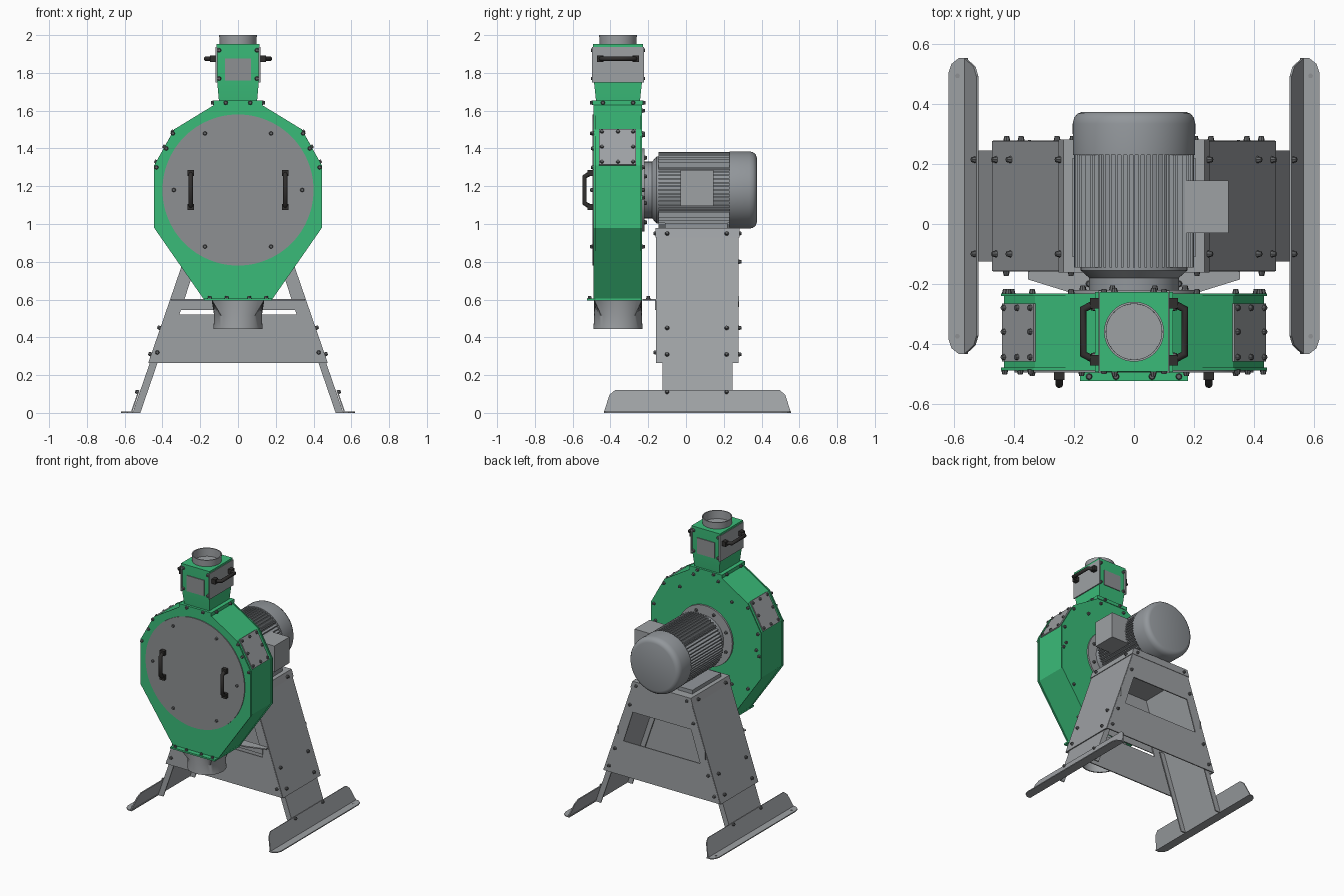
import bpy, bmesh, math
from mathutils import Vector, Matrix

cube = bpy.data.objects.get("Cube")
if cube:
    bpy.data.objects.remove(cube)


def material(name, color):
    m = bpy.data.materials.new(name)
    m.use_nodes = True
    m.diffuse_color = (*color, 1)
    m.node_tree.nodes["Principled BSDF"].inputs["Base Color"].default_value = (*color, 1)
    return m


GREEN = material("green paint", (0.042, 0.50, 0.19))
STEEL = material("light steel", (0.34, 0.355, 0.37))
PANEL = material("panel grey", (0.27, 0.28, 0.29))
MOTOR = material("motor grey", (0.29, 0.31, 0.33))
BLACK = material("black plastic", (0.03, 0.028, 0.027))
BOLT = material("bolt grey", (0.13, 0.135, 0.14))


def finish(name, bm, mat, smooth=False):
    bmesh.ops.recalc_face_normals(bm, faces=bm.faces[:])
    me = bpy.data.meshes.new(name)
    bm.to_mesh(me)
    bm.free()
    me.materials.append(mat)
    ob = bpy.data.objects.new(name, me)
    bpy.context.collection.objects.link(ob)
    if smooth:
        bpy.ops.object.select_all(action='DESELECT')
        ob.select_set(True)
        bpy.context.view_layer.objects.active = ob
        bpy.ops.object.shade_smooth_by_angle(angle=math.radians(35))
    return ob


def prism(name, pts, axis, a, b, mat):
    """Extrude a 2D polygon along an axis from a to b."""
    place = {'x': lambda u, v, t: (t, u, v), 'y': lambda u, v, t: (u, t, v),
             'z': lambda u, v, t: (u, v, t)}[axis]
    bm = bmesh.new()
    ends = [[bm.verts.new(place(u, v, t)) for u, v in pts] for t in (a, b)]
    for ring in ends:
        bm.faces.new(ring)
    n = len(pts)
    for i in range(n):
        j = (i + 1) % n
        bm.faces.new((ends[0][i], ends[0][j], ends[1][j], ends[1][i]))
    return finish(name, bm, mat)


def box(name, x, y, z, mat):
    return prism(name, [(x[0], y[0]), (x[1], y[0]), (x[1], y[1]), (x[0], y[1])], 'z', *z, mat)


def loft(name, rings, mat, caps=True, smooth=True):
    """Skin a list of rings with equal point counts."""
    bm = bmesh.new()
    loops = [[bm.verts.new(p) for p in r] for r in rings]
    for a, b in zip(loops, loops[1:]):
        for i in range(len(a)):
            j = (i + 1) % len(a)
            bm.faces.new((a[i], a[j], b[j], b[i]))
    if caps:
        bm.faces.new(loops[0])
        bm.faces.new(loops[-1])
    return finish(name, bm, mat, smooth)


def angles(n):
    return [2 * math.pi * i / n for i in range(n)]


MID = -0.36      # housing centre in y
AXIS = 1.18      # motor axis height


def round_ring(r, z):
    return [(r * math.cos(t), MID + r * math.sin(t), z) for t in angles(48)]


def square_ring(a, b, z):
    out = []
    for t in angles(48):
        c, s = math.cos(t), math.sin(t)
        m = max(abs(c), abs(s))
        out.append((a * c / m, MID + b * s / m, z))
    return out


def turned(name, profile, mat, n=64):
    """Turn a (radius, y) profile about the motor axis."""
    return loft(name, [[(r * math.cos(t), y, AXIS + r * math.sin(t)) for t in angles(n)]
                       for r, y in profile], mat)


def sheet(name, pts, thick, mat, hole=None):
    """Thin plate from 3D points, with an optional matching hole."""
    bm = bmesh.new()
    a = [bm.verts.new(p) for p in pts]
    if hole:
        b = [bm.verts.new(p) for p in hole]
        for i in range(len(a)):
            j = (i + 1) % len(a)
            bm.faces.new((a[i], a[j], b[j], b[i]))
    else:
        bm.faces.new(a)
    ob = finish(name, bm, mat)
    mod = ob.modifiers.new("thickness", 'SOLIDIFY')
    mod.thickness = thick
    mod.offset = 0
    return ob


def handle(name, pts):
    """Bent grip bar with a foot block at both ends."""
    cu = bpy.data.curves.new(name, 'CURVE')
    cu.dimensions = '3D'
    cu.bevel_depth = 0.013
    cu.bevel_resolution = 2
    cu.use_fill_caps = True
    sp = cu.splines.new('POLY')
    sp.points.add(len(pts) - 1)
    for p, q in zip(sp.points, pts):
        p.co = (*q, 1)
    cu.materials.append(BLACK)
    bpy.context.collection.objects.link(bpy.data.objects.new(name, cu))
    for p in (pts[0], pts[-1]):
        box(name + "_foot", *[(c - 0.017, c + 0.017) for c in p], BLACK)


bolts = []


def bolt(pos, normal):
    bolts.append((Vector(pos), Vector(normal)))


# Housing: drum body with lipped front and back plates
half = [(0.175, 0.6), (0.435, 0.98), (0.435, 1.31), (0.33, 1.50), (0.12, 1.63)]
outline = half + [(-x, z) for x, z in reversed(half)]
prism("housing", outline, 'y', -0.48, -0.24, GREEN)
lip = [(x * 1.02, 1.12 + (z - 1.12) * 1.005) for x, z in outline]
prism("housing_front_plate", lip, 'y', -0.49, -0.48, GREEN)
prism("housing_back_plate", lip, 'y', -0.24, -0.232, GREEN)
box("housing_bottom_flange", (-0.18, 0.18), (-0.525, -0.232), (0.594, 0.606), GREEN)
box("neck_flange", (-0.13, 0.13), (-0.495, -0.228), (1.63, 1.655), GREEN)
turned("front_door", [(0.40, -0.488), (0.40, -0.496)], PANEL, 96)
for s in (-1, 1):
    # Slanted inspection panels
    ends = [(s * 0.438, 1.312), (s * 0.333, 1.502)]
    sheet("inspection_panel", [(ends[0][0], -0.46, ends[0][1]), (ends[0][0], -0.265, ends[0][1]),
                               (ends[1][0], -0.265, ends[1][1]), (ends[1][0], -0.46, ends[1][1])],
          0.008, STEEL)
    for f in (0.08, 0.5, 0.92):
        for y in (-0.445, MID, -0.28):
            if f != 0.5 or y != MID:
                bolt((s * (0.438 - 0.105 * f), y, 1.312 + 0.19 * f), (s * 0.87, 0, 0.48))
    # Door grips and door bolts
    x = s * 0.25
    handle("door_handle", [(x, -0.505, 1.09), (x, -0.537, 1.11), (x, -0.537, 1.25), (x, -0.505, 1.27)])
    for bx, bz in ((0.175, 1.48), (0.34, 1.18), (0.175, 0.88)):
        bolt((s * bx, -0.494, bz), (0, -1, 0))
        bolt((s * bx * 1.2, -0.232, bz), (0, 1, 0))
    for bx, bz in ((0.1, 1.60), (0.34, 1.47), (0.42, 1.30), (0.43, 1.14), (0.34, 0.88)):
        bolt((s * bx, -0.232, bz), (0, 1, 0))
    for bx, bz in ((0.38, 1.4), (0.345, 1.48), (0.432, 1.3)):
        bolt((s * bx, -0.489, bz), (0, -1, 0))

# Feed neck with open round inlet
loft("neck", [square_ring(0.10, 0.115, 1.64), square_ring(0.11, 0.127, 1.75),
              square_ring(0.11, 0.127, 1.945), round_ring(0.095, 1.945), round_ring(0.095, 1.66)], GREEN)
loft("neck_top_plate", [square_ring(0.115, 0.133, 1.935), square_ring(0.115, 0.133, 1.952),
                        round_ring(0.097, 1.952)], GREEN, caps=False)
loft("inlet_tube", [round_ring(0.096, 1.94), round_ring(0.1, 2.0), round_ring(0.093, 2.0),
                    round_ring(0.091, 1.68)], STEEL)
box("rotor_bar", (-0.03, 0.03), (-0.44, -0.28), (1.67, 1.70), STEEL)
box("neck_front_window", (-0.07, 0.07), (-0.492, -0.485), (1.76, 1.875), PANEL)
box("neck_back_window", (-0.07, 0.07), (-0.235, -0.228), (1.76, 1.875), PANEL)
for s in (-1, 1):
    box("neck_side_plate", sorted((s * 0.109, s * 0.118)), (-0.498, -0.222), (1.75, 1.938), STEEL)
    handle("neck_handle", [(s * 0.13, -0.455, 1.875), (s * 0.17, -0.435, 1.875),
                           (s * 0.17, -0.285, 1.875), (s * 0.13, -0.265, 1.875)])
    for z in (1.77, 1.92):
        for y, n in ((-0.488, -1), (-0.232, 1)):
            bolt((s * 0.1, y, z), (0, n, 0))
    for y in (-0.44, -0.28):
        bolt((s * 0.13, y, 1.642), (s, 0, 0))
    for y, n in ((-0.495, -1), (-0.228, 1)):
        bolt((s * 0.065, y, 1.642), (0, n, 0))

# Outlet: square to round spout
loft("outlet_spout", [square_ring(0.14, 0.127, 0.6), round_ring(0.126, 0.515), round_ring(0.13, 0.445),
                      round_ring(0.122, 0.445), round_ring(0.118, 0.58)], STEEL)

# Motor: finned body, bell, fan cover and terminal box
turned("motor_flange", [(0.22, -0.234), (0.22, -0.220)], STEEL)
turned("motor_bell", [(0.15, -0.225), (0.15, -0.18), (0.178, -0.155), (0.178, 0.24)], MOTOR)
turned("fan_cover", [(0.204, 0.23), (0.205, 0.335), (0.2, 0.355), (0.189, 0.369), (0.172, 0.375)], MOTOR)
bm = bmesh.new()
for quarter in range(4):
    turn = Matrix.Translation((0, 0.045, AXIS)) @ Matrix.Rotation(quarter * math.pi / 2, 4, 'Y')
    for i in range(-7, 8):
        u = i * 0.0195
        top = math.sqrt(0.2 ** 2 - u * u)
        size = Matrix.Diagonal((0.008, 0.38, top - 0.1, 1))
        bmesh.ops.create_cube(bm, size=1, matrix=turn @ Matrix.Translation((u, 0, (top + 0.1) / 2)) @ size)
finish("motor_fins", bm, MOTOR)
box("terminal_box", (0.17, 0.315), (-0.03, 0.145), (1.095, 1.285), STEEL)
for t in angles(8):
    bolt((0.185 * math.cos(t + 0.4), -0.22, AXIS + 0.185 * math.sin(t + 0.4)), (0, 1, 0))


# Stand: tapered box of sheet metal
def lean(z):
    return 0.562 - 0.344 * z


for name, y in (("stand_front_sheet", -0.155), ("stand_back_sheet", 0.275)):
    sheet(name, [(-lean(0.265), y, 0.265), (lean(0.265), y, 0.265), (lean(0.95), y, 0.95), (-lean(0.95), y, 0.95)],
          0.008, STEEL, [(-0.31, y, 0.52), (0.31, y, 0.52), (0.235, y, 0.75), (-0.235, y, 0.75)])
prism("stand_cap", [(-0.252, 0.928), (0.252, 0.928), (0.236, 0.978), (-0.236, 0.978)], 'y', -0.162, 0.282, STEEL)
sheet("stand_ledge", [(-0.355, -0.155, 0.6), (-0.355, -0.185, 0.6), (-0.21, -0.23, 0.6),
                      (0.21, -0.23, 0.6), (0.355, -0.185, 0.6), (0.355, -0.155, 0.6)], 0.008, STEEL)
box("ledge_lip", (-0.315, 0.315), (-0.165, -0.159), (0.545, 0.6), STEEL)
for s in (-1, 1):
    def strip(z0, z1, inner, outer=0.0):
        return [(s * (lean(z0) + outer), z0), (s * (lean(z1) + outer), z1),
                (s * (lean(z1) - inner), z1), (s * (lean(z0) - inner), z0)]
    prism("stand_side_sheet", strip(0.265, 0.94, 0.008, 0.004), 'y', -0.157, 0.277, STEEL)
    # Channel leg
    prism("leg_web", strip(0, 0.55, 0.008, -0.004), 'y', -0.125, 0.245, STEEL)
    for y in (-0.125, 0.237):
        prism("leg_flange", strip(0, 0.55, 0.045, -0.005), 'y', y, y + 0.008, STEEL)
    # Foot angle with clipped ends
    ends = [(0.495, 0.002), (0.465, 0.095), (0.435, 0.12)]
    side = [(0.06 - d, h) for d, h in ends] + [(0.06 + d, h) for d, h in reversed(ends)]
    sheet("foot_upright", [(s * (lean(h) + 0.003), y, h) for y, h in side], 0.007, STEEL)
    plan = [(0.555, 0.495), (0.585, 0.495), (0.61, 0.475), (0.62, 0.445)]
    prism("foot_plate", [(s * x, 0.06 + d) for x, d in plan] + [(s * x, 0.06 - d) for x, d in reversed(plan)],
          'z', 0, 0.007, STEEL)
    for y in (-0.375, 0.495):
        prism("foot_hole", [(s * 0.59 + 0.008 * math.cos(t), y + 0.008 * math.sin(t)) for t in angles(12)],
              'z', 0.006, 0.0085, PANEL)
    box("motor_foot", sorted((s * 0.09, s * 0.205)), (-0.11, 0.22), (0.975, 1.005), MOTOR)
    box("stand_slot", sorted((s * 0.345, s * 0.355)), (0.277, 0.281), (0.56, 0.62), BOLT)
    for y in (-0.1, 0.215):
        for z in (0.11, 0.31, 0.45, 0.95):
            bolt((s * (lean(z) + 0.006 + 0.008 * (z > 0.9)), y, z), (s * 0.945, 0, 0.325))
    for z in (0.31, 0.45, 0.8, 0.95):
        bolt((s * (lean(z) - 0.03), 0.28, z), (0, 1, 0))
    for z in (0.32, 0.95):
        bolt((s * (lean(z) - 0.025), -0.159, z), (0, -1, 0))
    for x in (0.06, 0.15):
        for y in (-0.51, -0.2):
            bolt((s * x, y, 0.604), (0, 0, 1))

# All bolt heads as one part
bm = bmesh.new()
for pos, normal in bolts:
    m = Matrix.Translation(pos + normal.normalized() * 0.006) @ normal.to_track_quat('Z', 'Y').to_matrix().to_4x4()
    bmesh.ops.create_cone(bm, cap_ends=True, segments=8, radius1=0.012, radius2=0.008, depth=0.016, matrix=m)
finish("bolt_heads", bm, BOLT)
